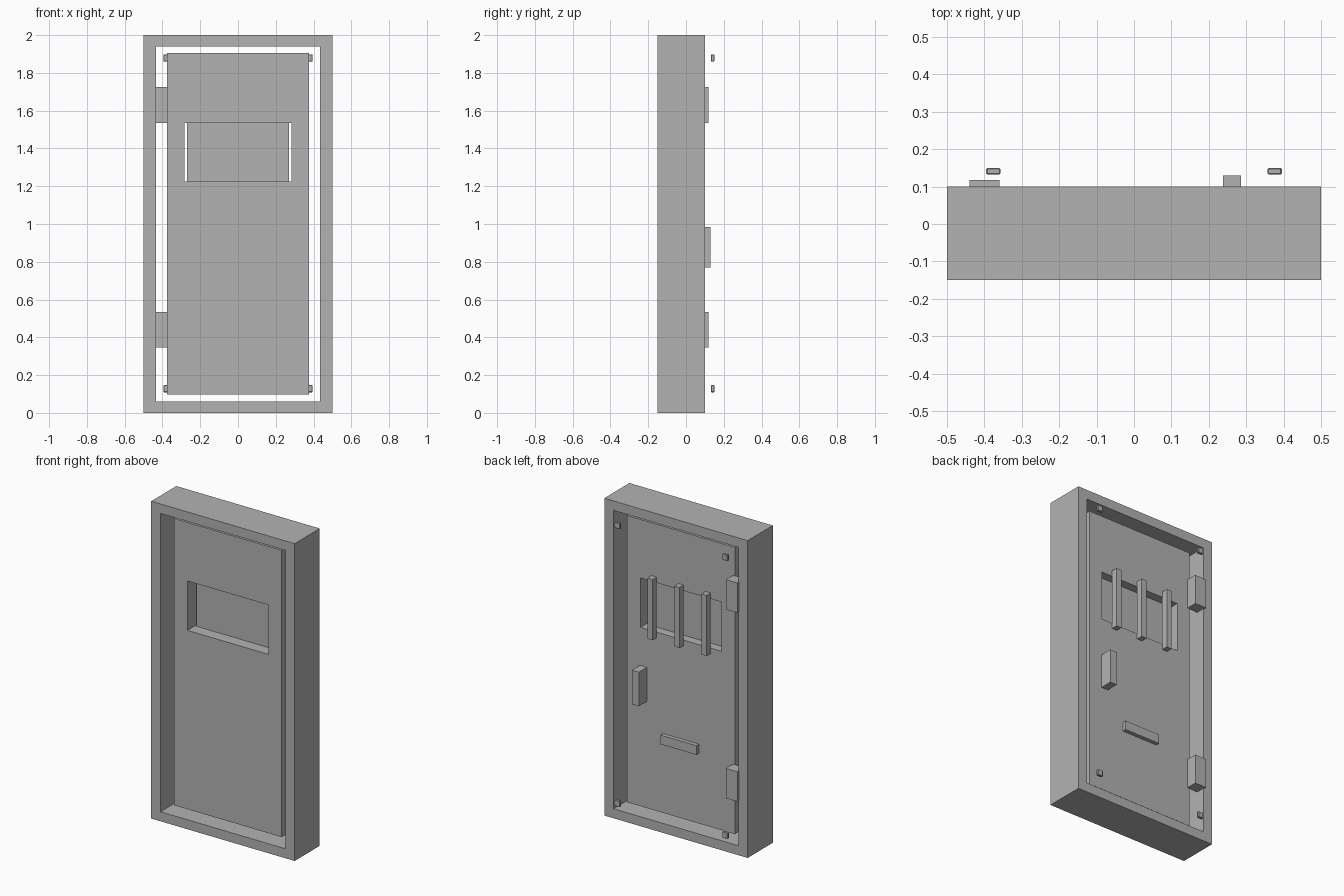
import bpy, bmesh

if "Cube" in bpy.data.objects:
    bpy.data.objects.remove(bpy.data.objects["Cube"])

grey = bpy.data.materials.new("plain_grey")
grey.diffuse_color = (0.45, 0.45, 0.45, 1)
grey.use_nodes = True
grey.node_tree.nodes["Principled BSDF"].inputs["Base Color"].default_value = grey.diffuse_color


def finish(name, bm):
    bmesh.ops.recalc_face_normals(bm, faces=bm.faces[:])
    me = bpy.data.meshes.new(name)
    bm.to_mesh(me)
    bm.free()
    me.materials.append(grey)
    ob = bpy.data.objects.new(name, me)
    bpy.context.collection.objects.link(ob)
    return ob


def box(name, x, y, z, bevel=0):
    """Box from (min, max) ranges."""
    bm = bmesh.new()
    bmesh.ops.create_cube(bm, size=1)
    for v in bm.verts:
        v.co = [r[0] if c < 0 else r[1] for c, r in zip(v.co, (x, y, z))]
    ob = finish(name, bm)
    if bevel:
        mod = ob.modifiers.new("bevel", 'BEVEL')
        mod.width = bevel
        mod.segments = 1
    return ob


def ring(name, outer, inner, y):
    """Rectangular ring; outer and inner are (half width, z min, z max)."""
    bm = bmesh.new()

    def loop(rect, depth):
        w, lo, hi = rect
        return [bm.verts.new((px, depth, pz))
                for px, pz in ((-w, lo), (w, lo), (w, hi), (-w, hi))]

    loops = [loop(outer, y[0]), loop(outer, y[1]), loop(inner, y[1]), loop(inner, y[0])]
    for i in range(4):
        a, b = loops[i], loops[(i + 1) % 4]
        for j in range(4):
            k = (j + 1) % 4
            bm.faces.new((a[j], a[k], b[k], b[j]))
    return finish(name, bm)


# Frame, door leaf with window opening, and the pane set inside it
ring("door_frame", (0.5, 0, 2), (0.435, 0.06, 1.94), (-0.15, 0.10))
ring("door_panel", (0.375, 0.098, 1.905), (0.282, 1.225, 1.536), (-0.10, 0.05))
box("window_pane", (-0.271, 0.271), (-0.025, -0.005), (1.225, 1.536))

# Window bars on the back
for i in (-1, 0, 1):
    c = i * 0.188
    box("window_bar", (c - 0.018, c + 0.018), (0.049, 0.09), (1.19, 1.572))

# Handle and slot plate
box("handle", (0.238, 0.286), (0.045, 0.13), (0.77, 0.985))
box("slot_plate", (-0.125, 0.125), (0.045, 0.075), (0.54, 0.598))

# Hinges
for z in (0.44, 1.63):
    box("hinge", (-0.44, -0.36), (0.045, 0.118), (z - 0.094, z + 0.094))

# Corner rivets
for x in (-0.376, 0.376):
    for z in (0.128, 1.879):
        box("rivet", (x - 0.019, x + 0.019), (0.132, 0.15), (z - 0.019, z + 0.019), 0.003)
